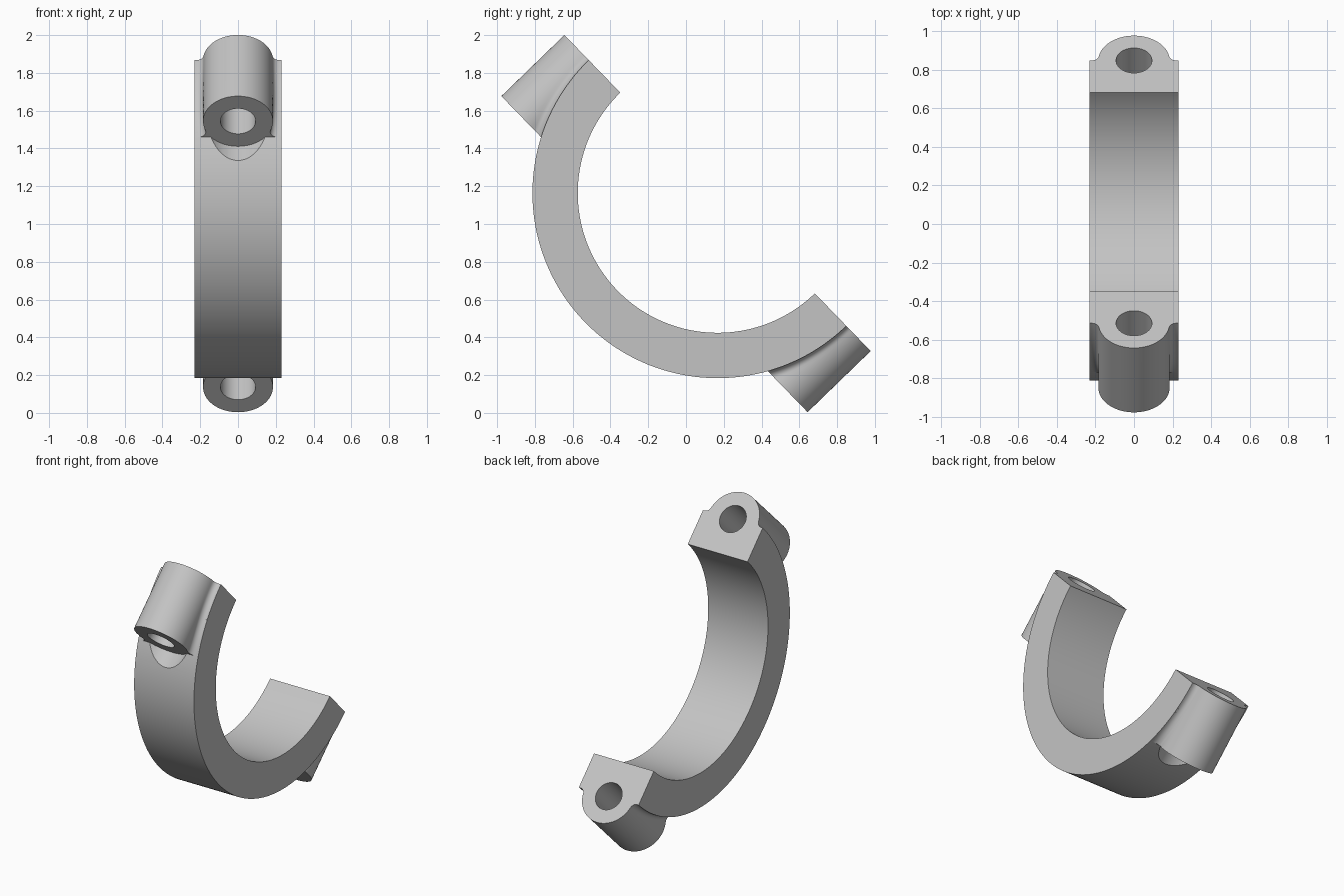
import bpy, bmesh
from math import sin, cos, pi, sqrt, radians, atan2
from mathutils import Matrix, Vector

cube = bpy.data.objects.get("Cube")
if cube:
    bpy.data.objects.remove(cube)

R_OUT, R_IN, HALF_W = 0.98, 0.74, 0.23      # half ring
LUG_R, LUG_L, BORE_R = 0.185, 0.465, 0.093  # bolt lugs
FILLET = 0.038
TILT = radians(-45.9)

grey = bpy.data.materials.new("light grey")
grey.use_nodes = True
colour = (0.55, 0.55, 0.55, 1)
grey.diffuse_color = colour
grey.node_tree.nodes["Principled BSDF"].inputs["Base Color"].default_value = colour


def loft(name, sections):
    """Closed solid through matching rings of points."""
    bm = bmesh.new()
    rings = [[bm.verts.new(p) for p in s] for s in sections]
    n = len(rings[0])
    for a, b in zip(rings, rings[1:]):
        for i in range(n):
            j = (i + 1) % n
            bm.faces.new((a[i], a[j], b[j], b[i]))
    bm.faces.new(rings[0])
    bm.faces.new(rings[-1])
    bmesh.ops.recalc_face_normals(bm, faces=bm.faces)
    mesh = bpy.data.meshes.new(name)
    bm.to_mesh(mesh)
    bm.free()
    mesh.materials.append(grey)
    ob = bpy.data.objects.new(name, mesh)
    bpy.context.collection.objects.link(ob)
    return ob


def cylinder(name, radius, y, z0, z1, n=64):
    return loft(name, [[(radius * cos(2 * pi * i / n), y + radius * sin(2 * pi * i / n), z)
                        for i in range(n)] for z in (z0, z1)])


def combine(target, tool, operation):
    mod = target.modifiers.new(operation, "BOOLEAN")
    mod.operation, mod.solver, mod.object = operation, "EXACT", tool
    bpy.context.view_layer.objects.active = target
    bpy.ops.object.modifier_apply(modifier=mod.name)
    bpy.data.objects.remove(tool)


def lug_section(z, side):
    """Round lug outline with fillets running down onto the ring surface."""
    surf = sqrt(R_OUT ** 2 - z ** 2)
    cy = surf + FILLET - R_OUT
    cx = sqrt((LUG_R + FILLET) ** 2 - cy ** 2)
    a0 = atan2(cy, cx)
    half = [(cx, surf - 0.05 - R_OUT)]
    for i in range(9):                      # fillet, ring side to lug side
        a = -pi / 2 + (a0 - pi / 2) * i / 8
        half.append((cx + FILLET * cos(a), cy + FILLET * sin(a)))
    for i in range(1, 25):                  # lug, side to crown
        a = a0 + (pi / 2 - a0) * i / 24
        half.append((LUG_R * cos(a), LUG_R * sin(a)))
    outline = half + [(-x, y) for x, y in reversed(half[:-1])]
    return [(x, side * (R_OUT + y), z) for x, y in outline]


# Half ring, made slightly over length and trimmed flat later
arc = [-0.06 + (pi + 0.12) * i / 112 for i in range(113)]
profile = [(R_OUT * cos(a), -R_OUT * sin(a)) for a in arc]
profile += [(R_IN * cos(a), -R_IN * sin(a)) for a in reversed(arc)]
clamp = loft("half_ring_clamp", [[(x, y, z) for y, z in profile] for x in (-HALF_W, HALF_W)])

# Spot faces below the lugs, then the lugs themselves
for side in (-1, 1):
    combine(clamp, cylinder("spot_face_cutter", LUG_R, side * R_OUT, -LUG_L - 0.4, -LUG_L), "DIFFERENCE")
    levels = [0.03 - (LUG_L + 0.03) * i / 20 for i in range(20)] + [-LUG_L]
    combine(clamp, loft("bolt_lug", [lug_section(z, side) for z in levels]), "UNION")

# Trim the joint plane and drill the bolt holes
trim = loft("trim_cutter", [[(x, y, z) for x, y in ((-1, -2), (1, -2), (1, 2), (-1, 2))] for z in (0, 1)])
combine(clamp, trim, "DIFFERENCE")
for side in (-1, 1):
    combine(clamp, cylinder("bolt_hole_cutter", BORE_R, side * R_OUT, -LUG_L - 0.1, 0.1), "DIFFERENCE")

# Tilt into place
clamp.data.transform(Matrix.Translation(Vector((0, 0.167, 1.164))) @ Matrix.Rotation(TILT, 4, "X"))
bpy.ops.object.select_all(action="DESELECT")
clamp.select_set(True)
bpy.context.view_layer.objects.active = clamp
bpy.ops.object.shade_smooth_by_angle(angle=radians(30))
